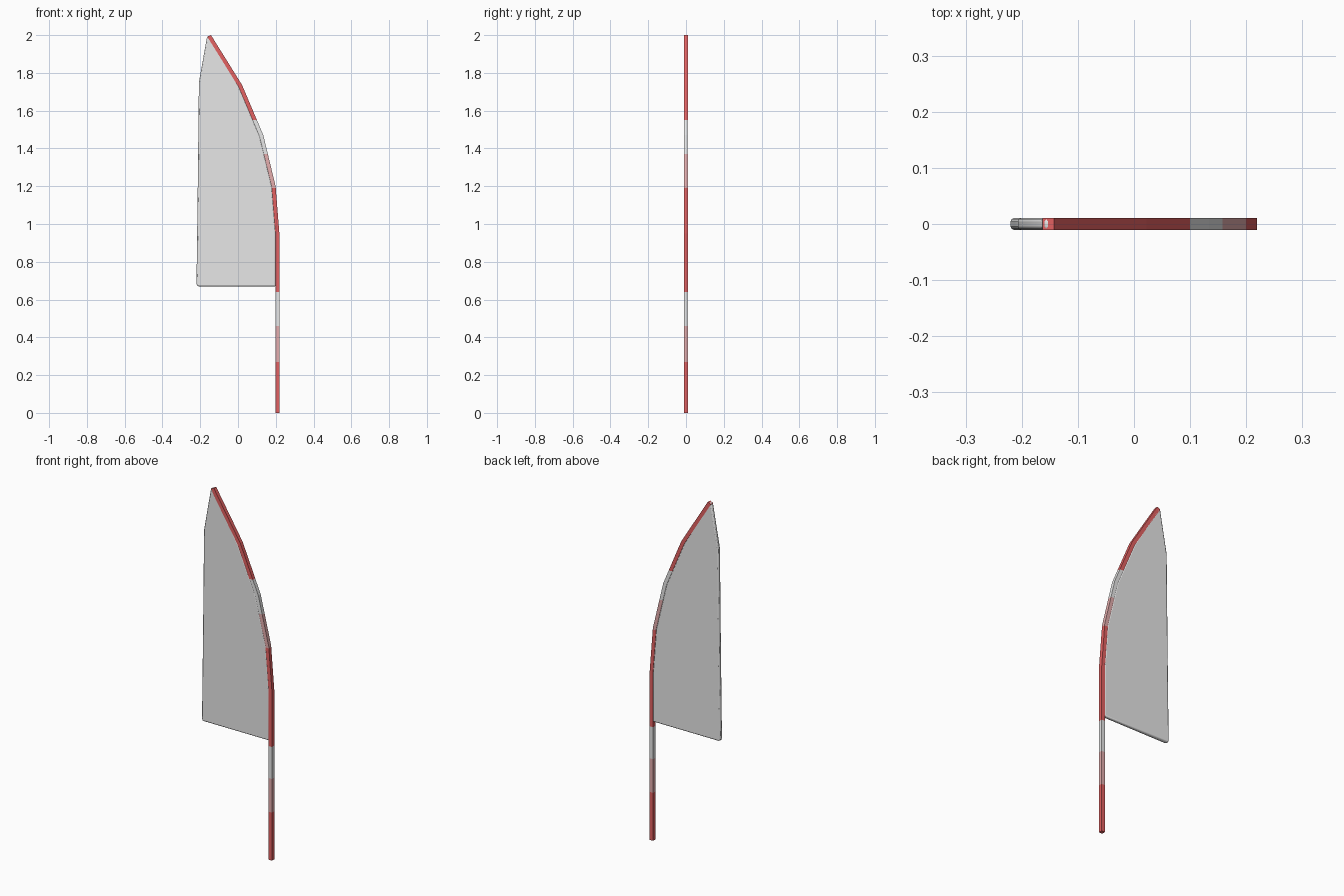
import bpy, bmesh, math
from mathutils import Vector

if "Cube" in bpy.data.objects:
    bpy.data.objects.remove(bpy.data.objects["Cube"])


def material(name, rgb):
    m = bpy.data.materials.new(name)
    m.use_nodes = True
    m.diffuse_color = (*rgb, 1)
    m.node_tree.nodes["Principled BSDF"].inputs["Base Color"].default_value = (*rgb, 1)
    return m


RED = material("red", (0.77, 0.12, 0.12))
PINK = material("pale pink", (0.78, 0.42, 0.42))
WHITE = material("white", (0.8, 0.8, 0.8))
CLOTH = material("cloth white", (0.8, 0.8, 0.8))


def finish(bm, name, mats):
    bmesh.ops.recalc_face_normals(bm, faces=bm.faces)
    me = bpy.data.meshes.new(name)
    bm.to_mesh(me)
    bm.free()
    for m in mats:
        me.materials.append(m)
    ob = bpy.data.objects.new(name, me)
    bpy.context.collection.objects.link(ob)
    return ob


# Outer edge of the pole, bottom to tip, as (x, z)
edge = [Vector(p) for p in [(0.219, 0), (0.219, 0.95), (0.199, 1.2),
                            (0.134, 1.47), (0.022, 1.735), (-0.143, 2.0)]]
WIDTH = 0.021
HALF = 0.0105


def inward(i):
    """Mitred inward offset direction at edge point i."""
    dirs = [(edge[k + 1] - edge[k]).normalized()
            for k in (i - 1, i) if 0 <= k < len(edge) - 1]
    t = sum(dirs, Vector((0, 0))).normalized()
    return Vector((-t.y, t.x)) / t.dot(dirs[0])


inner = [p + inward(i) * WIDTH for i, p in enumerate(edge)]
inner[-1] = Vector((-0.163, 1.992))

# Bent square pole, cut at the stripe heights
bm = bmesh.new()
rings = []
for p, q in zip(edge, inner):
    rings.append([bm.verts.new((c.x, y, c.y)) for c, y in
                  ((p, -HALF), (p, HALF), (q, HALF), (q, -HALF))])
for a, b in zip(rings, rings[1:]):
    for k in range(4):
        n = (k + 1) % 4
        bm.faces.new((a[k], a[n], b[n], b[k]))
bm.faces.new(rings[0])
bm.faces.new(rings[-1])
stripes = [(0.27, 1), (0.46, 2), (0.64, 0), (1.19, 1), (1.37, 2), (1.55, 0)]
for z, _ in stripes:
    bmesh.ops.bisect_plane(bm, geom=bm.verts[:] + bm.edges[:] + bm.faces[:],
                           plane_co=(0, 0, z), plane_no=(0, 0, 1))
for f in bm.faces:
    z = f.calc_center_median().z
    for start, idx in stripes:
        if z > start:
            f.material_index = idx
finish(bm, "striped_pole", [RED, PINK, WHITE])

# Cloth flag: outline following the pole, then the free edge
seam = [p.lerp(q, 0.9) for p, q in zip(edge, inner)]
outline = [Vector((seam[0].x, 0.67))] + seam[1:-1]
outline += [Vector(p) for p in [(-0.149, 1.995), (-0.157, 1.998), (-0.165, 1.985),
                                (-0.207, 1.75), (-0.213, 1.2), (-0.219, 0.74),
                                (-0.22, 0.685), (-0.217, 0.674), (-0.208, 0.67)]]
bm = bmesh.new()
face = bm.faces.new([bm.verts.new((p.x, -HALF, p.y)) for p in outline])
ext = bmesh.ops.extrude_face_region(bm, geom=[face])
bmesh.ops.translate(bm, vec=(0, 2 * HALF, 0),
                    verts=[g for g in ext["geom"] if isinstance(g, bmesh.types.BMVert)])
flag = finish(bm, "flag_cloth", [CLOTH])

# Softly rounded hem
hem = flag.modifiers.new("hem", "BEVEL")
hem.width = 0.006
hem.segments = 2
hem.limit_method = 'ANGLE'
hem.angle_limit = math.radians(60)

bpy.ops.object.select_all(action='DESELECT')
flag.select_set(True)
bpy.context.view_layer.objects.active = flag
bpy.ops.object.shade_smooth_by_angle(angle=math.radians(40))
